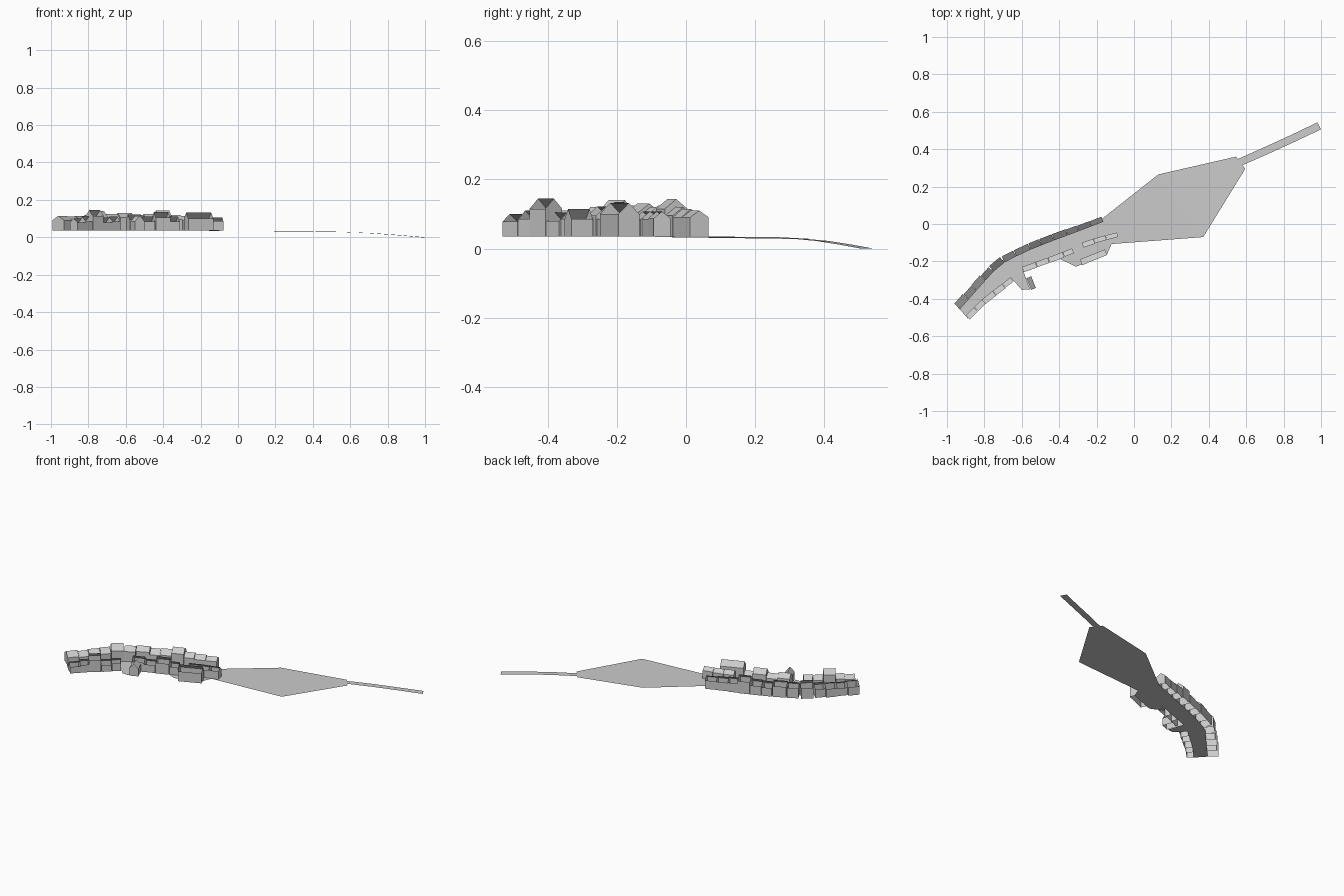
import bpy
from mathutils import Vector

BASE = 0.035


def make(name, verts, faces):
    me = bpy.data.meshes.new(name)
    me.from_pydata([tuple(v) for v in verts], [], faces)
    ob = bpy.data.objects.new(name, me)
    bpy.context.collection.objects.link(ob)
    return ob


def ribbon(name, left, right, zs):
    # Ground strip between two edge lines
    n = len(left)
    verts = [(x, y, z) for (x, y), z in zip(left, zs)]
    verts += [(x, y, z) for (x, y), z in zip(right, zs)]
    return make(name, verts, [(i, n + i, n + i + 1, i + 1) for i in range(n - 1)])


def house(name, a, b, side, depth, eave, ridge):
    # Walls, two gables and the street-facing roof slope (outer slope is open)
    a, b = Vector(a), Vector(b)
    d = (b - a).normalized()
    out = Vector((-d.y, d.x)) * side
    profile = [(0, BASE), (0, eave), (0.5, ridge), (1, eave), (1, BASE)]
    verts = []
    for p in (a, b):
        for t, z in profile:
            q = p + out * depth * t
            verts.append((q.x, q.y, z))
    faces = [(0, 5, 6, 1), (1, 6, 7, 2), (3, 8, 9, 4), (4, 3, 2, 1, 0), (5, 6, 7, 8, 9)]
    if side < 0:
        faces = [f[::-1] for f in faces]
    return make(name, verts, faces)


def along(path, s):
    # Point at distance s on a polyline
    for p, q in zip(path, path[1:]):
        p, q = Vector(p), Vector(q)
        l = (q - p).length
        if s <= l:
            return p + (q - p) * (s / l)
        s -= l
    return q


def row(name, path, side, specs):
    # specs: relative length, depth, eave height, ridge height
    total = sum((Vector(q) - Vector(p)).length for p, q in zip(path, path[1:]))
    unit = total / sum(s[0] for s in specs)
    s = 0.0
    for i, (l, depth, eave, ridge) in enumerate(specs):
        house(f"{name}_{i + 1}", along(path, s + 0.001), along(path, s + l * unit - 0.001),
              side, depth, eave, ridge)
        s += l * unit


north = [(-0.93, -0.455), (-0.826, -0.337), (-0.72, -0.22), (-0.585, -0.15),
         (-0.45, -0.096), (-0.32, -0.048), (-0.163, 0.012)]
south_a = [(-0.90, -0.49), (-0.81, -0.40), (-0.66, -0.285)]
south_b = [(-0.60, -0.23), (-0.45, -0.176), (-0.33, -0.13)]
south_c = [(-0.28, -0.10), (-0.19, -0.07), (-0.09, -0.045)]

# North side of the street
row("north_house", north, 1, [
    (1.0, 0.085, 0.09, 0.115), (0.9, 0.075, 0.085, 0.11), (1.0, 0.08, 0.09, 0.115),
    (0.9, 0.07, 0.09, 0.12), (1.1, 0.075, 0.105, 0.14), (1.0, 0.07, 0.10, 0.125),
    (1.2, 0.07, 0.105, 0.13), (0.9, 0.07, 0.09, 0.12), (1.0, 0.07, 0.095, 0.125),
    (1.1, 0.07, 0.115, 0.143), (0.9, 0.065, 0.095, 0.12), (1.0, 0.06, 0.09, 0.115),
    (1.0, 0.058, 0.09, 0.11)])

# South side, in three blocks split by side lanes
row("south_west_house", south_a, -1, [
    (1.0, 0.06, 0.078, 0.10), (0.9, 0.06, 0.085, 0.11), (1.2, 0.062, 0.115, 0.145),
    (1.0, 0.06, 0.08, 0.105), (0.9, 0.055, 0.085, 0.11)])
row("south_mid_house", south_b, -1, [
    (1.1, 0.06, 0.095, 0.122), (1.0, 0.058, 0.085, 0.11), (1.2, 0.06, 0.105, 0.135),
    (0.8, 0.055, 0.085, 0.11)])
row("south_east_house", south_c, -1, [
    (1.0, 0.055, 0.085, 0.107), (1.0, 0.05, 0.085, 0.107), (1.0, 0.05, 0.088, 0.107)])

# Houses on the side lanes
house("lane_house", (-0.575, -0.29), (-0.55, -0.352), 1, 0.055, 0.085, 0.115)
row("back_lane_house", [(-0.29, -0.19), (-0.155, -0.135)], -1,
    [(1.0, 0.065, 0.10, 0.132)])

# Town street, running a little way under the house fronts
ribbon("street",
       [(-0.945, -0.442), (-0.838, -0.327), (-0.728, -0.206), (-0.59, -0.135),
        (-0.455, -0.081), (-0.325, -0.033), (-0.168, 0.03)],
       [(-0.888, -0.505), (-0.80, -0.412), (-0.665, -0.295), (-0.595, -0.245),
        (-0.44, -0.19), (-0.325, -0.145), (-0.12, -0.107)],
       [BASE] * 7)
make("side_lane", [(-0.66, -0.285, BASE), (-0.60, -0.23, BASE), (-0.555, -0.35, BASE),
                   (-0.60, -0.352, BASE)], [(3, 2, 1, 0)])
make("back_lane", [(-0.40, -0.185, BASE), (-0.325, -0.145, BASE), (-0.12, -0.107, BASE),
                   (-0.145, -0.165, BASE), (-0.31, -0.228, BASE)], [(4, 3, 2, 1, 0)])

# Wide square beyond the town
ribbon("square", [(-0.168, 0.03), (0.13, 0.265), (0.545, 0.36)],
       [(-0.12, -0.107), (0.37, -0.07), (0.595, 0.295)], [BASE, 0.033, 0.028])

# Narrow road sloping down to the far end
ribbon("far_road", [(0.555, 0.347), (0.70, 0.412), (0.84, 0.476), (0.98, 0.543)],
       [(0.575, 0.312), (0.72, 0.376), (0.86, 0.440), (1.0, 0.506)],
       [0.028, 0.022, 0.012, 0.0])
